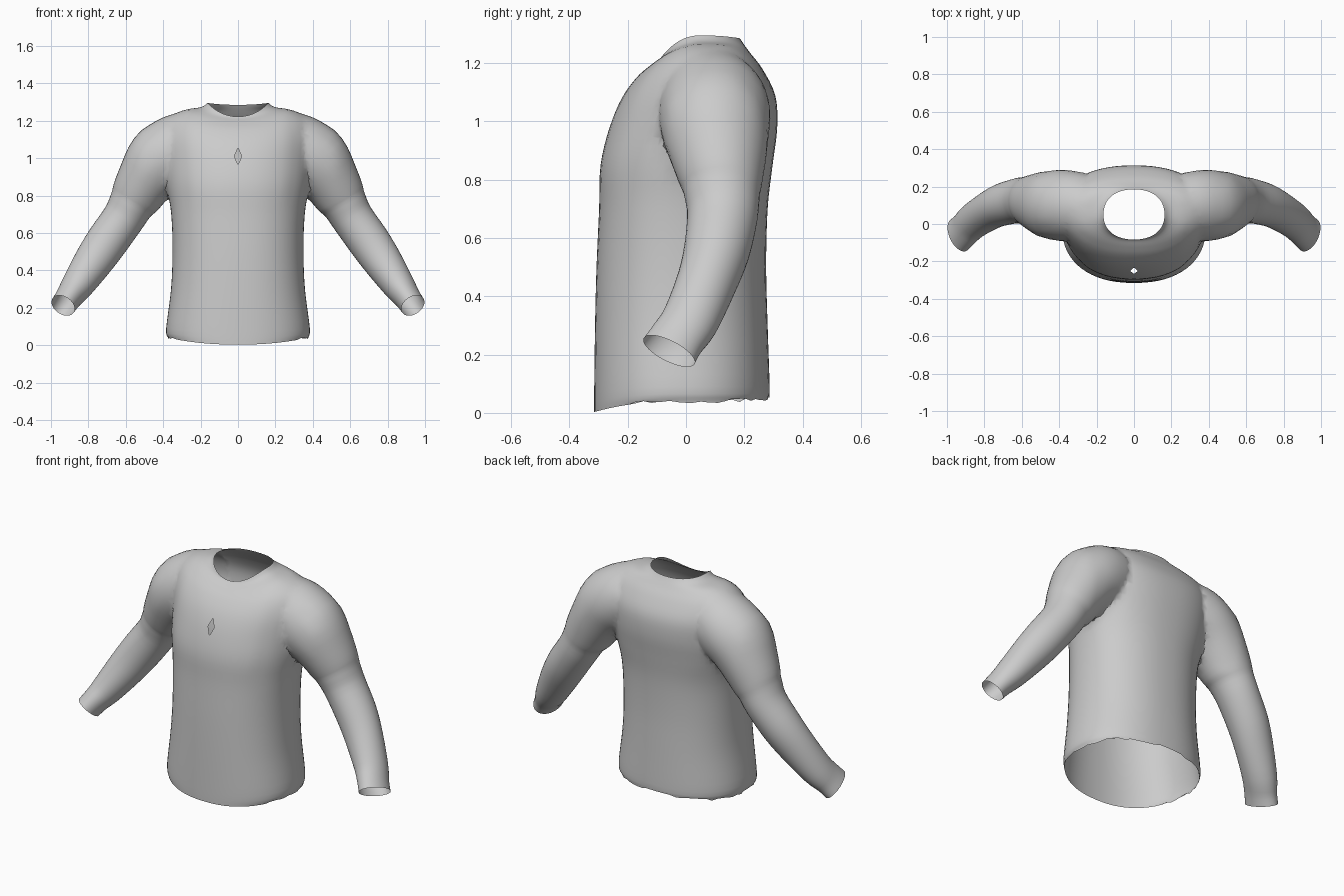
import bpy, bmesh, math, random
from mathutils import Vector

if "Cube" in bpy.data.objects:
    bpy.data.objects.remove(bpy.data.objects["Cube"])

random.seed(4)
grey = bpy.data.materials.new("grey cloth")
grey.diffuse_color = (0.6, 0.6, 0.6, 1)
grey.use_nodes = True
grey.node_tree.nodes["Principled BSDF"].inputs["Base Color"].default_value = grey.diffuse_color
opening = bpy.data.materials.new("opening helper")


def spline(rows, steps):
    """Catmull-Rom through rows of numbers."""
    out = []
    for i in range(len(rows) - 1):
        a, b, c, d = (rows[min(max(i + k, 0), len(rows) - 1)] for k in (-1, 0, 1, 2))
        for s in range(steps):
            t = s / steps
            out.append([0.5 * (2 * q + (r - p) * t + (2 * p - 5 * q + 4 * r - w) * t * t
                               + (3 * q - p - 3 * r + w) * t ** 3) for p, q, r, w in zip(a, b, c, d)])
    return out + [list(rows[-1])]


def loft(name, rings):
    """Closed tube; its end caps and any helper faces carry the second material."""
    bm = bmesh.new()
    loops = [[bm.verts.new(p) for p in ring] for ring in rings]
    n = len(loops[0])
    for a, b in zip(loops, loops[1:]):
        for i in range(n):
            bm.faces.new((a[i], a[(i + 1) % n], b[(i + 1) % n], b[i]))
    for ring in (loops[0], loops[-1]):
        mid = bm.verts.new(sum((v.co for v in ring), Vector()) / n)
        for i in range(n):
            bm.faces.new((ring[i], ring[(i + 1) % n], mid)).material_index = 1
    bmesh.ops.recalc_face_normals(bm, faces=bm.faces)
    me = bpy.data.meshes.new(name)
    bm.to_mesh(me)
    bm.free()
    me.materials.append(grey)
    me.materials.append(opening)
    ob = bpy.data.objects.new(name, me)
    bpy.context.collection.objects.link(ob)
    return ob


# Torso rings: half width, front y, back y, widest y, z at front, side and back
torso_rows = [
    (.375, -.315, .285, -.02, .003, .04, .05),
    (.384, -.315, .287, -.02, .07, .09, .09),
    (.358, -.312, .280, -.02, .30, .30, .30),
    (.350, -.307, .275, -.01, .50, .50, .50),
    (.357, -.298, .280, .00, .70, .70, .70),
    (.383, -.293, .297, .03, .85, .85, .85),
    (.395, -.262, .313, .06, .98, .98, .98),
    (.400, -.220, .306, .08, 1.08, 1.11, 1.09),
    (.375, -.170, .262, .08, 1.15, 1.205, 1.18),
    (.300, -.125, .220, .07, 1.19, 1.256, 1.235),
    (.200, -.092, .196, .06, 1.213, 1.272, 1.268),
    (.163, -.083, .185, .05, 1.223, 1.295, 1.285)]
rings = []
for k, (w, yf, yb, ym, zf, zs, zb) in enumerate(spline(torso_rows, 4)):
    ring = []
    for i in range(64):
        a = math.tau * i / 64
        c, s = math.cos(a), math.sin(a)
        e = 2 / 2.25
        x = w * math.copysign(abs(c) ** e, c)
        depth = (yb - ym) if s > 0 else (ym - yf)
        y = ym + depth * math.copysign(abs(s) ** e, s)
        z = zs + ((zb if s > 0 else zf) - zs) * s * s
        if k == 0 and s > -.5:          # ragged hem at sides and back
            z += random.uniform(-.008, .008)
        ring.append((x, y, z))
    rings.append(ring)
shirt = loft("shirt", rings)

# Sleeve stations: centre x, y, z, thickness across the front, depth
sleeve_rows = [
    (.18, .09, 1.11, .11, .13),
    (.26, .095, 1.085, .165, .17),
    (.34, .10, 1.05, .185, .19),
    (.42, .10, .985, .182, .192),
    (.49, .112, .885, .158, .168),
    (.545, .122, .795, .138, .142),
    (.572, .124, .750, .122, .130),
    (.615, .125, .675, .113, .121),
    (.70, .105, .555, .112, .113),
    (.775, .07, .445, .104, .103),
    (.86, .015, .318, .086, .098),
    (.905, -.03, .255, .072, .096),
    (.935, -.058, .212, .068, .100)]


def sleeve(side):
    rows = spline(sleeve_rows, 3)
    centres = [Vector((side * r[0], r[1], r[2])) for r in rows]
    out = []
    for k, r in enumerate(rows):
        t = (centres[min(k + 1, len(rows) - 1)] - centres[max(k - 1, 0)]).normalized()
        u = t.cross(Vector((0, 1, 0))).normalized()
        v = u.cross(t)
        out.append([centres[k] + u * r[3] * math.cos(a) + v * r[4] * math.sin(a)
                    for a in (math.tau * i / 40 for i in range(40))])
    return loft("sleeve", out)


# Diamond cutter for the small chest slit
diamond = [(0, 1.055), (.02, 1.01), (0, .965), (-.02, 1.01)]
slit = loft("slit_cutter", [[(x, y, z) for x, z in diamond] for y in (-.4, -.15)])
for p in slit.data.polygons:
    p.material_index = 1

# Join the sleeves into the body, then cut the slit
helpers = [(sleeve(1), 'UNION'), (sleeve(-1), 'UNION'), (slit, 'DIFFERENCE')]
bpy.context.view_layer.objects.active = shirt
for ob, mode in helpers:
    mod = shirt.modifiers.new("join", 'BOOLEAN')
    mod.object, mod.operation, mod.solver = ob, mode, 'EXACT'
    bpy.ops.object.modifier_apply(modifier=mod.name)
    bpy.data.objects.remove(ob)

# Open hem, neck, cuffs and slit; relax the shoulder seams
bm = bmesh.new()
bm.from_mesh(shirt.data)
bmesh.ops.delete(bm, geom=[f for f in bm.faces if f.material_index == 1], context='FACES')
bmesh.ops.remove_doubles(bm, verts=bm.verts, dist=.002)
seam = [v for v in bm.verts if .27 < abs(v.co.x) < .5 and v.co.z > .74]
for _ in range(5):
    bmesh.ops.smooth_vert(bm, verts=seam, factor=.5, use_axis_x=True, use_axis_y=True, use_axis_z=True)
bm.to_mesh(shirt.data)
bm.free()
shirt.data.materials.pop(index=1)
bpy.data.materials.remove(opening)

shirt.select_set(True)
bpy.ops.object.shade_smooth_by_angle(angle=math.radians(50))
